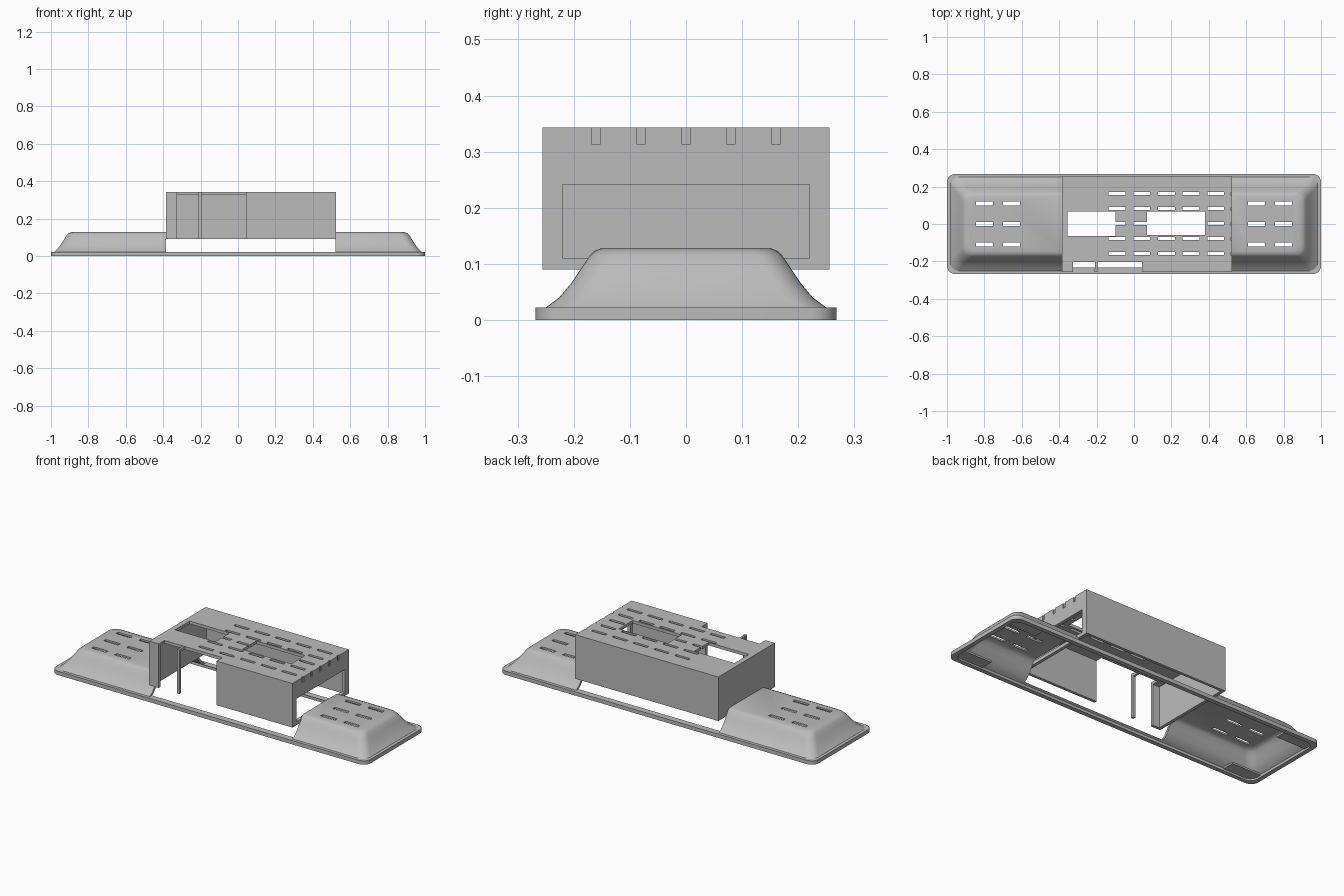
import bpy, bmesh, math
from mathutils import Matrix, Vector

if "Cube" in bpy.data.objects:
    bpy.data.objects.remove(bpy.data.objects["Cube"], do_unlink=True)

grey = bpy.data.materials.new("mid_grey")
grey.use_nodes = True
grey.diffuse_color = (0.5, 0.5, 0.5, 1)
grey.node_tree.nodes["Principled BSDF"].inputs["Base Color"].default_value = (0.5, 0.5, 0.5, 1)


def finish(name, bm):
    bmesh.ops.recalc_face_normals(bm, faces=bm.faces)
    mesh = bpy.data.meshes.new(name)
    bm.to_mesh(mesh)
    bm.free()
    mesh.materials.append(grey)
    ob = bpy.data.objects.new(name, mesh)
    bpy.context.collection.objects.link(ob)
    return ob


def boxes(name, spans):
    """One object from boxes given as (x0, x1, y0, y1, z0, z1)."""
    bm = bmesh.new()
    for x0, x1, y0, y1, z0, z1 in spans:
        move = Matrix.Translation(((x0 + x1) / 2, (y0 + y1) / 2, (z0 + z1) / 2))
        size = Matrix.Diagonal((x1 - x0, y1 - y0, z1 - z0, 1))
        bmesh.ops.create_cube(bm, size=1, matrix=move @ size)
    return finish(name, bm)


def activate(ob):
    bpy.ops.object.select_all(action='DESELECT')
    ob.select_set(True)
    bpy.context.view_layer.objects.active = ob


def cut(ob, spans):
    cutter = boxes("cutter", spans)
    cutter.hide_render = True
    mod = ob.modifiers.new("cut", 'BOOLEAN')
    mod.operation, mod.solver, mod.object = 'DIFFERENCE', 'EXACT', cutter
    activate(ob)
    bpy.ops.object.modifier_apply(modifier=mod.name)
    bpy.data.objects.remove(cutter, do_unlink=True)


def rounded_ring(bm, hx, hy, z, r, steps=6):
    ring = []
    for q, (sx, sy) in enumerate([(1, 1), (-1, 1), (-1, -1), (1, -1)]):
        for i in range(steps + 1):
            a = math.pi / 2 * (q + i / steps)
            ring.append(bm.verts.new((sx * (hx - r) + r * math.cos(a),
                                      sy * (hy - r) + r * math.sin(a), z)))
    return ring


# Hollow base shell: inner skin from the roof down, then outer skin back up
outer = [(0.982, 0.25, 0.022), (0.964, 0.226, 0.04), (0.945, 0.205, 0.065),
         (0.928, 0.187, 0.092), (0.914, 0.172, 0.114), (0.904, 0.163, 0.123),
         (0.885, 0.15, 0.128)]
t = 0.01
inner = [(x - t, y - t, z - t) for x, y, z in reversed(outer[1:])]
profile = inner + [(0.975, 0.243, 0.015), (0.975, 0.243, 0),
                   (1, 0.268, 0), (1, 0.268, 0.022)] + outer
bm = bmesh.new()
rings = [rounded_ring(bm, x, y, z, 0.045) for x, y, z in profile]
for a, b in zip(rings, rings[1:]):
    for i in range(len(a)):
        j = (i + 1) % len(a)
        bm.faces.new((a[i], a[j], b[j], b[i]))
bm.faces.new(rings[0])
bm.faces.new(rings[-1])
base = finish("base_shell", bm)

# Gap between the two end covers, leaving the thin side rails
cut(base, [(-0.385, 0.522, -0.3, 0.3, 0.0215, 0.2)])

# Vents in the end covers
cut(base, [(s * x - 0.046, s * x + 0.046, y - 0.01, y + 0.01, 0.1, 0.15)
           for s in (-1, 1) for x in (0.655, 0.8) for y in (-0.11, 0, 0.11)])
activate(base)
bpy.ops.object.shade_smooth_by_angle(angle=math.radians(30))

# Corner plates under the end covers
boxes("corner_plates", [(min(s * 0.79, s * 0.98), max(s * 0.79, s * 0.98),
                         min(k * 0.172, k * 0.246), max(k * 0.172, k * 0.246), 0.01, 0.02)
                        for s in (-1, 1) for k in (-1, 1)])

# Central housing, open underneath
housing = boxes("housing", [(-0.385, 0.525, -0.256, 0.256, 0.09, 0.343)])
cut(housing, [(-0.367, 0.507, -0.24, 0.24, 0.05, 0.326)])

# End window, front opening and two roof windows
cut(housing, [(0.49, 0.55, -0.22, 0.22, 0.11, 0.241),
              (-0.325, 0.043, -0.3, -0.203, 0.05, 0.4),
              (-0.355, -0.1, -0.064, 0.068, 0.3, 0.4),
              (0.07, 0.38, -0.06, 0.066, 0.3, 0.4)])

# Roof vents; the middle row is broken by the windows
vents = []
for row in range(-2, 3):
    for col in range(5):
        x, y = -0.091 + 0.132 * col, 0.08 * row
        if row or col in (0, 1, 4):
            vents.append((x - 0.045, x + 0.045, y + 0.002 - 0.008, y + 0.002 + 0.008, 0.31, 0.36))
cut(housing, vents)

# Shallow notches along the top of the end wall
cut(housing, [(0.519, 0.54, 0.08 * i - 0.008, 0.08 * i + 0.008, 0.314, 0.36)
              for i in range(-2, 3)])

# Post dividing the front opening, with its arm to the roof
boxes("front_post", [(-0.21, -0.194, -0.256, -0.24, 0.09, 0.343)])
boxes("post_arm", [(-0.208, -0.196, -0.241, -0.2, 0.327, 0.342)])
